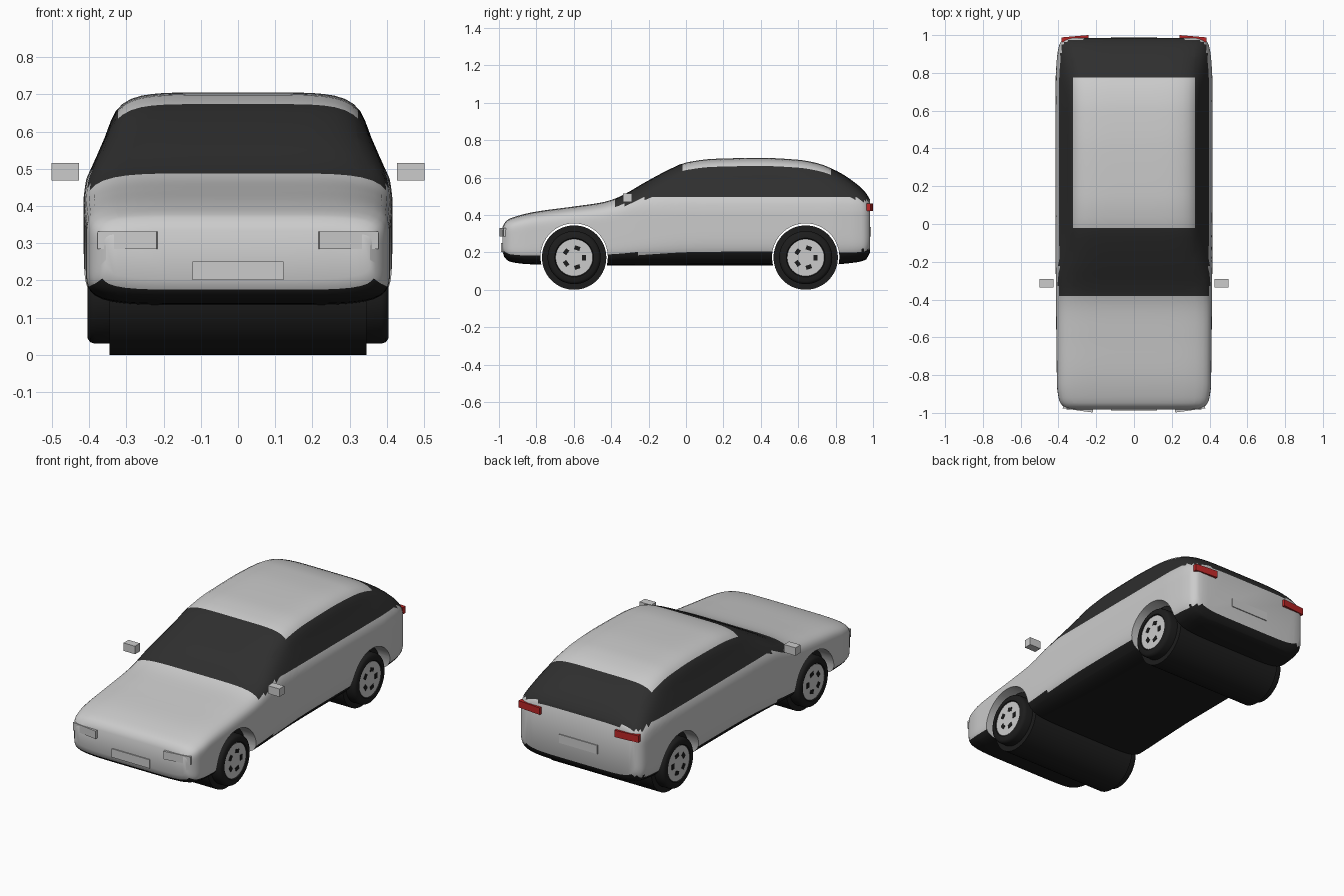
import bpy, bmesh, math
from mathutils import Matrix, Vector

if "Cube" in bpy.data.objects:
    bpy.data.objects.remove(bpy.data.objects["Cube"], do_unlink=True)


def material(name, colour):
    m = bpy.data.materials.new(name)
    m.use_nodes = True
    m.diffuse_color = (*colour, 1)
    m.node_tree.nodes["Principled BSDF"].inputs["Base Color"].default_value = (*colour, 1)
    return m


PAINT = material("silver paint", (0.6, 0.6, 0.6))
GLASS = material("dark glass", (0.028, 0.028, 0.028))
BLACK = material("black rubber", (0.012, 0.012, 0.012))
RED = material("red lens", (0.5, 0.02, 0.02))


def finish(name, bm, mats, smooth=None):
    bmesh.ops.recalc_face_normals(bm, faces=bm.faces[:])
    mesh = bpy.data.meshes.new(name)
    bm.to_mesh(mesh)
    bm.free()
    for m in mats:
        mesh.materials.append(m)
    ob = bpy.data.objects.new(name, mesh)
    bpy.context.collection.objects.link(ob)
    if smooth:
        smooth_object(ob, smooth)
    return ob


def smooth_object(ob, angle):
    bpy.ops.object.select_all(action="DESELECT")
    ob.select_set(True)
    bpy.context.view_layer.objects.active = ob
    bpy.ops.object.shade_smooth_by_angle(angle=math.radians(angle))


def box(name, centre, size, mat, turn=0):
    bm = bmesh.new()
    mtx = (Matrix.Translation(centre) @ Matrix.Rotation(math.radians(turn), 4, "Z")
           @ Matrix.Diagonal((*size, 1)))
    bmesh.ops.create_cube(bm, size=1, matrix=mtx)
    return finish(name, bm, [mat])


def cross_cylinder(name, y, z, radius, width, mat, x=0):
    bm = bmesh.new()
    mtx = Matrix.Translation((x, y, z)) @ Matrix.Rotation(math.pi / 2, 4, "Y")
    bmesh.ops.create_cone(bm, cap_ends=True, segments=64, radius1=radius,
                          radius2=radius, depth=width, matrix=mtx)
    return finish(name, bm, [mat], 35)


def curve(points):
    """Smooth monotone interpolation through (position, value) points."""
    d = [(b[1] - a[1]) / (b[0] - a[0]) for a, b in zip(points, points[1:])]
    mid = [2 * p * q / (p + q) if p * q > 0 else 0 for p, q in zip(d, d[1:])]
    slope = [d[0]] + mid + [d[-1]]

    def value(p):
        p = min(max(p, points[0][0]), points[-1][0])
        i = 0
        while i < len(points) - 2 and p > points[i + 1][0]:
            i += 1
        (a, va), (b, vb) = points[i], points[i + 1]
        h = b - a
        t = (p - a) / h
        return ((1 + 2 * t) * (1 - t) ** 2 * va + t * (1 - t) ** 2 * h * slope[i]
                + t * t * (3 - 2 * t) * vb + t * t * (t - 1) * h * slope[i + 1])
    return value


# Body shell: rounded sections lofted from nose to tail
top = curve([(-.982, .335), (-.96, .37), (-.9, .395), (-.8, .418), (-.6, .445),
             (-.45, .467), (-.38, .487), (-.2, .585), (-.1, .638), (0, .68),
             (.15, .7), (.4, .705), (.6, .695), (.7, .677), (.8, .638),
             (.9, .575), (.96, .52), (.985, .48)])
bottom = curve([(-.982, .205), (-.97, .172), (-.94, .15), (-.85, .137), (-.6, .13),
                (.7, .13), (.9, .145), (.96, .16), (.985, .2)])
width = curve([(-.982, .355), (-.965, .377), (-.93, .397), (-.85, .408), (0, .415),
               (.75, .415), (.88, .408), (.95, .395), (.975, .377), (.985, .36)])
taper = curve([(.42, 1), (.47, .983), (.5, .952), (.55, .9), (.6, .858), (.65, .843), (.71, .84)])

SIDES, STATIONS, POWER = 96, 72, 6
bm = bmesh.new()
rings = []
for i in range(STATIONS + 1):
    # stations crowd together toward both ends
    f = i / STATIONS
    s = .35 * f + .65 * (1 - math.cos(math.pi * f)) / 2
    y = -.982 + 1.967 * s
    mid, half = (top(y) + bottom(y)) / 2, (top(y) - bottom(y)) / 2
    ring = []
    for k in range(SIDES):
        a = math.tau * k / SIDES
        c, sn = math.cos(a), math.sin(a)
        r = (abs(c) ** POWER + abs(sn) ** POWER) ** (-1 / POWER)
        z = mid + half * r * sn
        ring.append(bm.verts.new((width(y) * r * c * taper(z), y, z)))
    rings.append(ring)
for a, b in zip(rings, rings[1:]):
    for k in range(SIDES):
        n = (k + 1) % SIDES
        bm.faces.new((a[k], a[n], b[n], b[k]))
bm.faces.new(rings[0])
bm.faces.new(rings[-1])
bmesh.ops.recalc_face_normals(bm, faces=bm.faces[:])

# Cut clean colour borders, then colour by region
BELT, SILL, ROOF_X, COWL, ROOF_FRONT, ROOF_BACK = .497, .162, .322, -.38, -.02, .775
cuts = [((0, 0, BELT), (0, 0, 1)), ((0, 0, SILL), (0, 0, 1)),
        ((ROOF_X, 0, 0), (1, 0, 0)), ((-ROOF_X, 0, 0), (1, 0, 0))]
cuts += [((0, y, 0), (0, 1, 0)) for y in (COWL, ROOF_FRONT, ROOF_BACK)]
for co, no in cuts:
    bmesh.ops.bisect_plane(bm, geom=bm.verts[:] + bm.edges[:] + bm.faces[:], dist=1e-5,
                           plane_co=co, plane_no=no)
bm.normal_update()
for face in bm.faces:
    c, n = face.calc_center_median(), face.normal
    roof = abs(c.x) < ROOF_X and ROOF_FRONT < c.y < ROOF_BACK and c.z > .6
    cabin = c.y > COWL and (c.z > BELT or (n.z > .5 and c.z > .4))
    if cabin and not roof:
        face.material_index = 1
    elif c.z < SILL or (n.z < -.35 and c.z < .3):
        face.material_index = 2
body = finish("body_shell", bm, [PAINT, GLASS, BLACK])

# Wheel arches
AXLES = {"front": -.598, "rear": .64}
HUB = .172
for name, y in AXLES.items():
    cutter = cross_cylinder("arch_cutter", y, HUB + .003, .18, 1.2, PAINT)
    cutter.hide_render = True
    mod = body.modifiers.new("arch", "BOOLEAN")
    mod.operation, mod.solver, mod.object = "DIFFERENCE", "EXACT", cutter
    bpy.context.view_layer.objects.active = body
    bpy.ops.object.modifier_apply(modifier=mod.name)
    bpy.data.objects.remove(cutter, do_unlink=True)
smooth_object(body, 35)


def tyre(name, y, side):
    """Outer tyre wall, spun round the axle."""
    profile = [(.34, .142), (.385, .142), (.397, .138), (.404, .128), (.405, .104), (.396, .098)]
    bm = bmesh.new()
    verts = [bm.verts.new((side * x, y, HUB + r)) for x, r in profile]
    edges = [bm.edges.new(p) for p in zip(verts, verts[1:])]
    bmesh.ops.spin(bm, geom=verts + edges, cent=(0, y, HUB), axis=(1, 0, 0),
                   angle=math.tau, steps=64, use_merge=True)
    bmesh.ops.remove_doubles(bm, verts=bm.verts[:], dist=1e-5)
    return finish(name, bm, [BLACK], 40)


# Wheels: wide drum across the car, with a tyre, rim and five rim holes per side
for name, y in AXLES.items():
    cross_cylinder(name + "_wheel_drum", y, HUB, HUB, .69, BLACK)
    for label, side in (("left", 1), ("right", -1)):
        tag = f"{name}_{label}"
        tyre(tag + "_tyre", y, side)
        cross_cylinder(tag + "_rim", y, HUB, .099, .06, PAINT, side * .371)
        bm = bmesh.new()
        for k in range(5):
            mtx = (Matrix.Translation((side * .402, y, HUB))
                   @ Matrix.Rotation(math.tau * k / 5, 4, "X")
                   @ Matrix.Translation((0, .053, 0)) @ Matrix.Diagonal((.004, .022, .03, 1)))
            bmesh.ops.create_cube(bm, size=1, matrix=mtx)
        finish(tag + "_rim_holes", bm, [BLACK])

# Lamps and mirrors on both sides
for label, side in (("left", 1), ("right", -1)):
    box(label + "_headlight", (side * .296, -.972, .308), (.16, .03, .046), PAINT, side * 8)
    box(label + "_tail_light", (side * .312, .982, .44), (.145, .024, .04), RED, side * -5)
    box(label + "_mirror", (side * .464, -.313, .492), (.074, .046, .046), PAINT)

# Number plate panels
box("front_plate", (0, -.98, .226), (.245, .016, .05), PAINT)
box("rear_plate", (0, .984, .31), (.245, .012, .05), PAINT)
